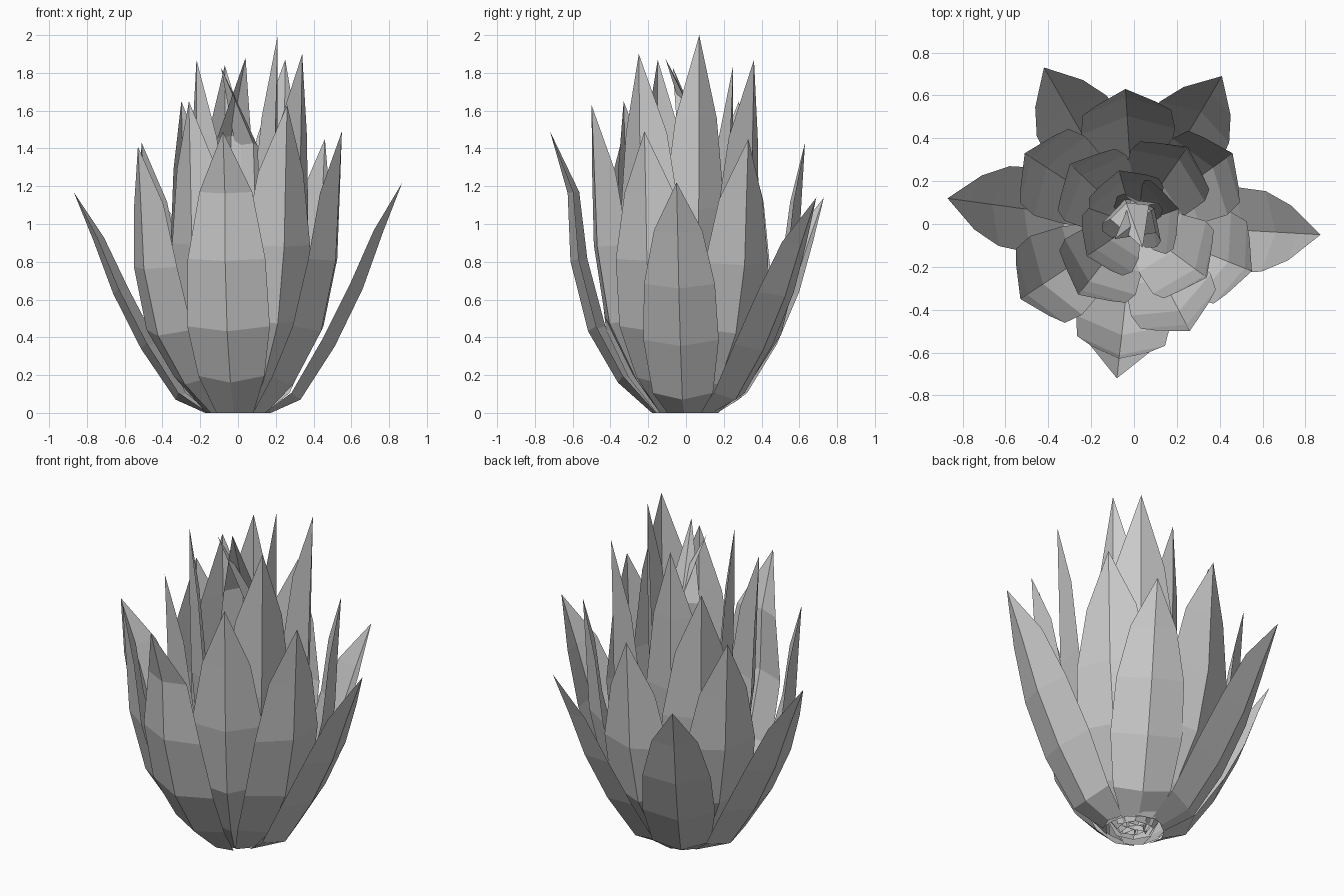
import bpy, math

# Shared petal shape: height fractions of the rows (last one is the pointed tip)
Z = [0.0, 0.09, 0.29, 0.54, 0.78, 1.0]
W = [0.45, 0.80, 1.0, 0.94, 0.64, 0.0]      # width fractions
COLS = [-1.0, 0.0, 1.0]                     # two panels folded at the midrib


def petal(name, tip, ratios, half, cup, z1):
    """Folded, pointed leaf rising from the base to the tip."""
    x, y, h = tip
    ang, R = math.atan2(y, x), math.hypot(x, y)
    ca, sa = math.cos(ang), math.sin(ang)
    prof = [(R * k, h * z) for k, z in zip(ratios, Z)]
    prof[1] = (prof[1][0], z1)
    verts, faces = [], []
    for i in range(5):
        r, z = prof[i]
        a, b = prof[max(i - 1, 0)], prof[i + 1]
        dr, dz = b[0] - a[0], b[1] - a[1]
        n = math.hypot(dr, dz)
        nr, nz = (-1.0, 0.0) if i == 0 else (-dz / n, dr / n)
        w = half * W[i]
        for s in COLS:
            d = cup * w * abs(s)
            rr, zz, t = r + nr * d, z + nz * d, w * s
            verts.append((rr * ca - t * sa, rr * sa + t * ca, zz))
    verts.append((x, y, h))
    n = len(COLS)
    for i in range(4):
        for j in range(n - 1):
            k = i * n + j
            faces.append((k, k + 1, k + n + 1, k + n))
    for j in range(n - 1):
        faces.append((4 * n + j, 4 * n + j + 1, 5 * n))
    me = bpy.data.meshes.new(name)
    me.from_pydata(verts, [], faces)
    ob = bpy.data.objects.new(name, me)
    bpy.context.collection.objects.link(ob)
    return ob


# Layers: name, radius ratios, half width, cupping, height of first row, petal tips
LAYERS = [
    ("outer_petal", [0.20, 0.38, 0.59, 0.76, 0.88, 1], 0.20, 0.33, 0.07,
     [(0.87, -0.05, 1.22), (-0.87, 0.12, 1.17), (-0.42, 0.73, 1.14), (0.41, 0.69, 1.14)]),
    ("front_petal", [0.25, 0.50, 0.72, 0.85, 0.87, 1], 0.22, 0.33, 0.16,
     [(-0.08, -0.72, 1.49)]),
    ("second_petal", [0.27, 0.53, 0.80, 0.94, 0.97, 1], 0.22, 0.36, 0.15,
     [(0.55, -0.22, 1.49), (0.46, 0.33, 1.45),
      (-0.04, 0.63, 1.43), (-0.51, 0.33, 1.43), (-0.53, -0.35, 1.41)]),
    ("third_petal", [0.26, 0.52, 0.81, 0.94, 0.97, 1], 0.21, 0.42, 0.17,
     [(0.26, -0.50, 1.63), (-0.26, -0.33, 1.65), (-0.30, 0.28, 1.65)]),
    ("fourth_petal", [0.22, 0.52, 0.84, 0.96, 0.98, 1], 0.21, 0.45, 0.17,
     [(0.25, 0.36, 1.87), (0.34, -0.25, 1.90)]),
    ("inner_petal", [0.22, 0.5, 0.8, 0.96, 1.0, 1], 0.18, 0.45, 0.17,
     [(-0.22, -0.15, 1.87), (-0.07, 0.25, 1.84), (0.21, 0.07, 2.0)]),
    # heart petals stand across the axis and lean over it (negative radii)
    ("heart_petal", [0.0, -0.3, -0.8, -1.05, -0.9, 1], 0.15, -0.5, 0.17,
     [(0.04, -0.11, 1.88), (-0.09, -0.07, 1.83)]),
]

for name, ratios, half, cup, z1, tips in LAYERS:
    for i, tip in enumerate(tips):
        petal(f"{name}_{i + 1}", tip, ratios, half, cup, z1)
